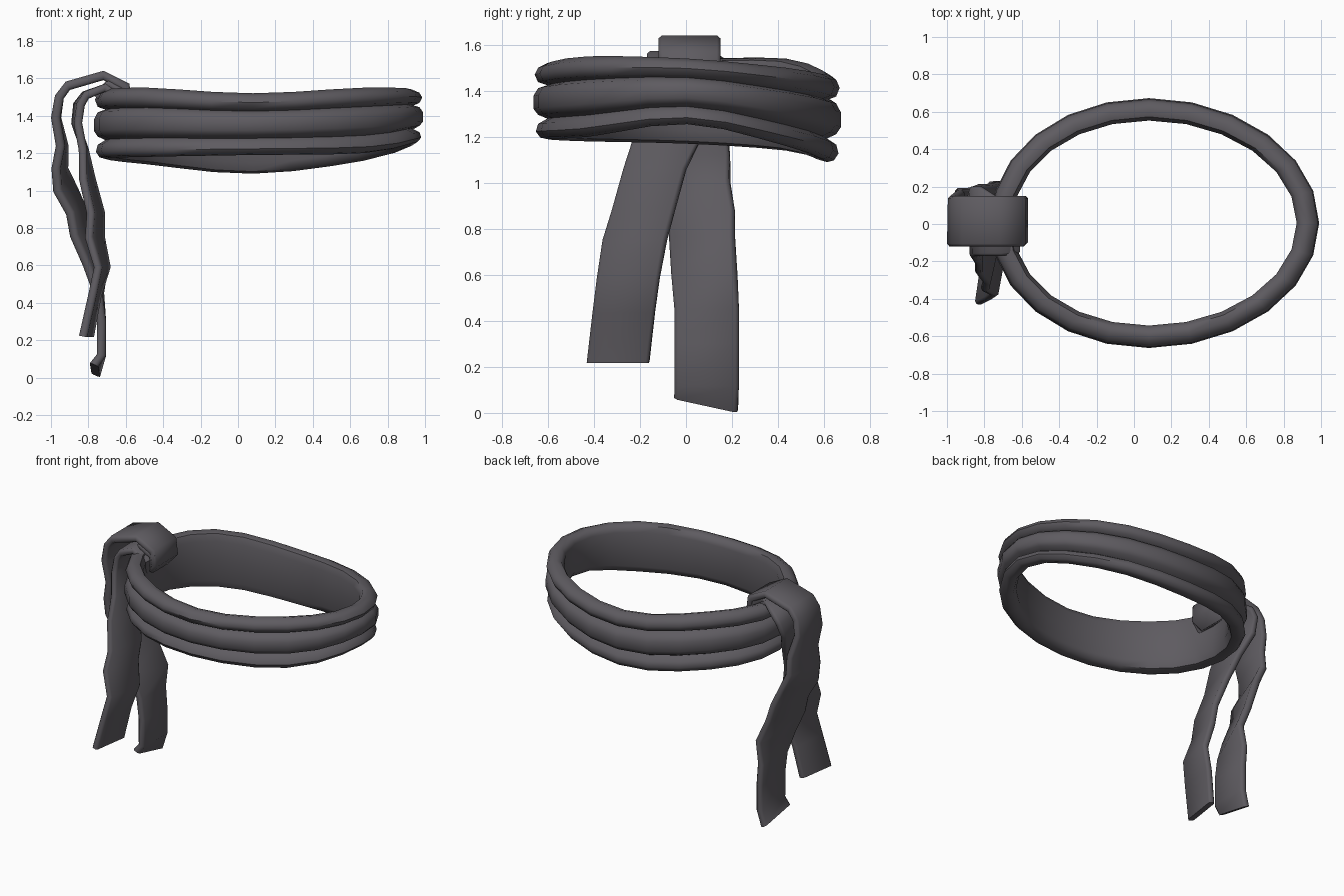
import bpy
import bmesh
import math
from mathutils import Vector

cube = bpy.data.objects.get("Cube")
if cube:
    bpy.data.objects.remove(cube, do_unlink=True)

# One dark cloth colour for everything
cloth = bpy.data.materials.new("dark_grey_cloth")
cloth.use_nodes = True
colour = (0.112, 0.105, 0.118, 1)
cloth.diffuse_color = colour
shader = cloth.node_tree.nodes["Principled BSDF"]
shader.inputs["Base Color"].default_value = colour
shader.inputs["Roughness"].default_value = 0.9


def loft(name, sections, closed, angle):
    """Skin a list of equal-length point loops into one smooth object."""
    bm = bmesh.new()
    loops = [[bm.verts.new(p) for p in section] for section in sections]
    count = len(loops[0])
    pairs = list(zip(loops, loops[1:]))
    if closed:
        pairs.append((loops[-1], loops[0]))
    else:
        bm.faces.new(loops[0])
        bm.faces.new(loops[-1])
    for a, b in pairs:
        for i in range(count):
            j = (i + 1) % count
            bm.faces.new((a[i], a[j], b[j], b[i]))
    bmesh.ops.recalc_face_normals(bm, faces=bm.faces)
    mesh = bpy.data.meshes.new(name)
    bm.to_mesh(mesh)
    bm.free()
    mesh.materials.append(cloth)
    obj = bpy.data.objects.new(name, mesh)
    bpy.context.collection.objects.link(obj)
    bpy.ops.object.select_all(action="DESELECT")
    obj.select_set(True)
    bpy.context.view_layer.objects.active = obj
    bpy.ops.object.shade_smooth_by_angle(angle=math.radians(angle))


# Headband: three-roll cross-section (inset from outside, height fraction)
PROFILE = [(.10, .03), (.06, 0), (.03, .02), (.01, .1), (.02, .2), (.06, .27),
           (.02, .32), (0, .4), (0, .57), (.02, .67), (.06, .71),
           (.02, .75), (.005, .85), (.02, .94), (.06, 1), (.1, .97),
           (.12, .85), (.11, .5), (.12, .15)]
# Lower and upper edge at every eighth of the way round, from the left side
BOTTOM = [1.255, 1.16, 1.09, 1.14, 1.17, 1.18, 1.19, 1.2]
TOP = [1.54, 1.5, 1.47, 1.54, 1.54, 1.55, 1.52, 1.55]
SEGMENTS = 24


def around(values, turn):
    """Smoothly read a table that runs once round the band."""
    i = int(turn * 8)
    t = turn * 8 - i
    a, b, c, d = [values[(i + k) % 8] for k in (-1, 0, 1, 2)]
    return 0.5 * (2 * b + (c - a) * t + (2 * a - 5 * b + 4 * c - d) * t ** 2
                  + (3 * b - a - 3 * c + d) * t ** 3)


band = []
for s in range(SEGMENTS):
    turn = s / SEGMENTS
    angle = turn * math.tau
    low, high = around(BOTTOM, turn), around(TOP, turn)
    # Slightly egg-shaped in plan, fuller towards the knot
    radius = 0.88 + 0.03 * math.cos(angle)
    band.append([Vector((0.08 + (radius - inset) * math.cos(angle),
                         0.005 + (0.668 - inset) * math.sin(angle),
                         low + (high - low) * h)) for inset, h in PROFILE])
loft("headband", band, True, 50)


# Cloth straps: each station gives the front edge x, y, the back edge x, y, and z
def strap(name, stations, thickness, slant=0):
    path = [(Vector((a, b, z)), Vector((c, d, z))) for a, b, c, d, z in stations]
    path[-1][0].z += slant
    sections = []
    for i, (front, back) in enumerate(path):
        before, after = path[max(i - 1, 0)], path[min(i + 1, len(path) - 1)]
        tangent = sum(after, Vector()) - sum(before, Vector())
        across = (back - front).normalized()
        normal = across.cross(tangent).normalized() * thickness / 2
        lip = across * thickness * 0.3
        sections.append([front + normal * 0.5, front + lip + normal,
                         back - lip + normal, back + normal * 0.5,
                         back - normal * 0.5, back - lip - normal,
                         front + lip - normal, front - normal * 0.5])
    loft(name, sections, False, 60)


# Outer strap folds over the band and hangs as the long tail
strap("knot_and_long_tail", [
    (-.64, -.08, -.64, .12, 1.4),
    (-.59, -.11, -.59, .15, 1.46),
    (-.6, -.12, -.6, .15, 1.555),
    (-.72, -.12, -.72, .15, 1.615),
    (-.91, -.12, -.91, .15, 1.56),
    (-.955, -.12, -.955, .15, 1.5),
    (-.975, -.12, -.97, .15, 1.39),
    (-.95, -.11, -.93, .18, 1.24),
    (-.975, -.1, -.93, .19, 1.12),
    (-.97, -.09, -.87, .19, 1),
    (-.9, -.08, -.82, .21, .88),
    (-.88, -.07, -.78, .21, .76),
    (-.81, -.06, -.71, .22, .6),
    (-.75, -.05, -.74, .23, .45),
    (-.73, -.05, -.73, .23, .3),
    (-.73, -.05, -.73, .23, .12),
    (-.77, -.05, -.76, .225, .01)], 0.05, 0.06)

# Inner strap lies beneath it and hangs as the short tail
strap("short_tail", [
    (-.66, -.13, -.66, .12, 1.4),
    (-.63, -.16, -.63, .13, 1.49),
    (-.71, -.17, -.71, .13, 1.55),
    (-.81, -.17, -.82, .2, 1.51),
    (-.84, -.17, -.86, .2, 1.46),
    (-.855, -.18, -.87, .16, 1.36),
    (-.83, -.22, -.82, .08, 1.22),
    (-.83, -.27, -.78, 0, 1.06),
    (-.79, -.32, -.73, -.05, .88),
    (-.8, -.36, -.73, -.085, .75),
    (-.75, -.385, -.7, -.115, .59),
    (-.78, -.405, -.75, -.135, .44),
    (-.83, -.43, -.79, -.16, .22)], 0.045)

# Small folded tuck closing the knot on the inside of the band
strap("knot_tuck", [
    (-.76, -.1, -.76, .12, 1.5),
    (-.69, -.12, -.69, .13, 1.57),
    (-.6, -.12, -.6, .14, 1.52),
    (-.62, -.1, -.62, .13, 1.44)], 0.05)
